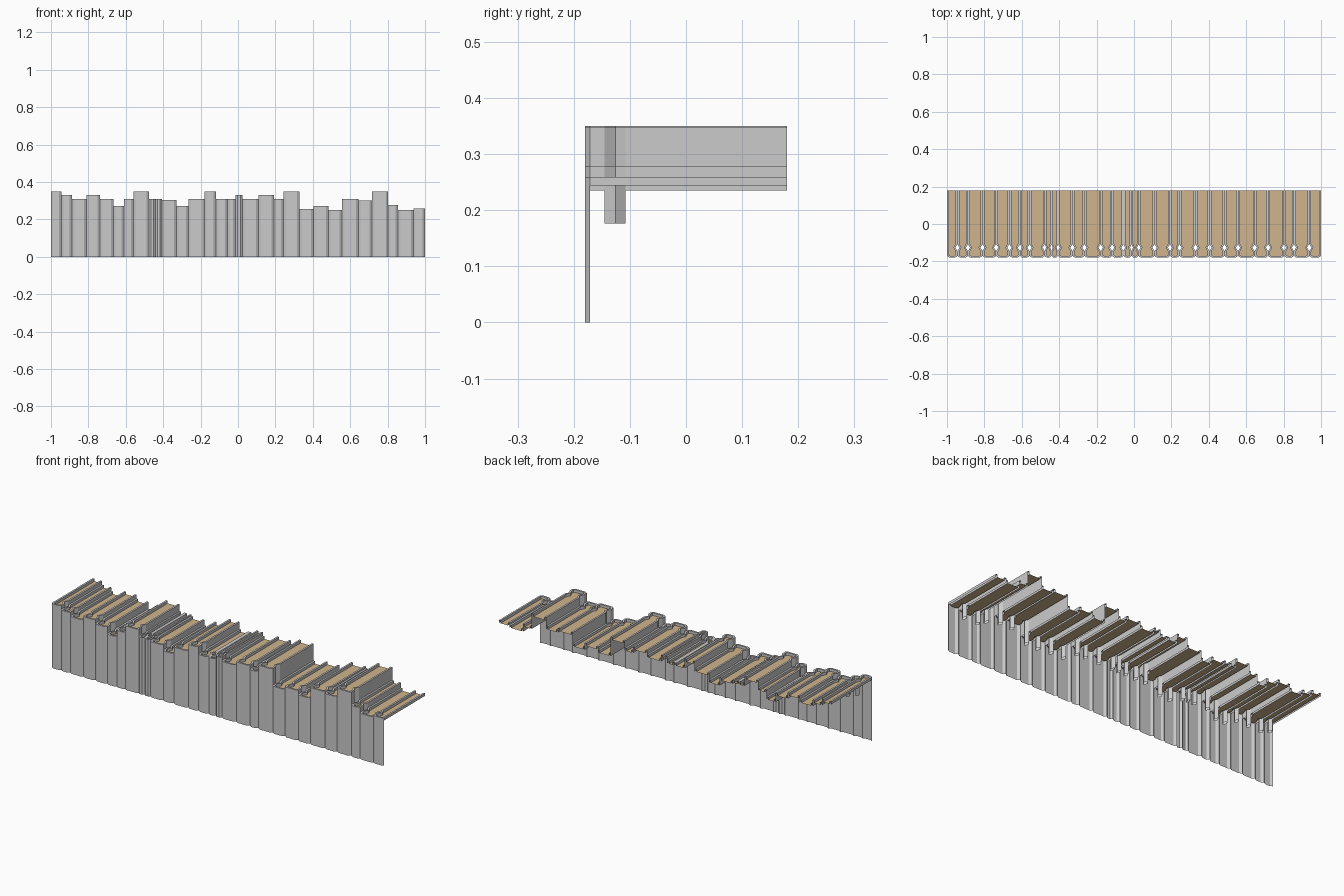
import bpy, bmesh

if "Cube" in bpy.data.objects:
    bpy.data.objects.remove(bpy.data.objects["Cube"])

# Row of terrace houses: party-wall positions along x and parapet heights
EDGES = [-1, -.944, -.888, -.81, -.737, -.666, -.61, -.559, -.477, -.441, -.407,
         -.329, -.265, -.178, -.117, -.056, -.013, .024, .11, .193, .243, .329,
         .404, .484, .556, .645, .717, .803, .855, .937, 1]
HEIGHTS = [.35, .33, .31, .33, .31, .273, .31, .348, .31, .31,
           .303, .273, .31, .348, .31, .31, .33, .31, .33, .31, .348,
           .257, .273, .25, .31, .301, .348, .278, .25, .259]
FLOOR_DROP, SHAFT_DROP = .0145, .059
BACK, FRONT = .18, -.18

tan = bpy.data.materials.new("roof_tan")
tan.diffuse_color = (.64, .46, .27, 1)
tan.use_nodes = True
tan.node_tree.nodes["Principled BSDF"].inputs["Base Color"].default_value = tan.diffuse_color


def make_object(name, bm, mat=None):
    bmesh.ops.remove_doubles(bm, verts=bm.verts, dist=1e-5)
    me = bpy.data.meshes.new(name)
    bm.to_mesh(me)
    bm.free()
    if mat:
        me.materials.append(mat)
    ob = bpy.data.objects.new(name, me)
    bpy.context.collection.objects.link(ob)


def half_outline(d, c, p):
    """Side of the plan as (inset, y), back to front; d is the light-shaft notch."""
    outer = [(0, BACK), (0, -.108), (d, -.126), (0, -.145), (0, -.171), (c, FRONT)]
    inner = [(p, BACK), (p, -.105), (p + d, -.126), (p, -.148), (p, -.166), (c + p * .4, FRONT + p)]
    return outer, inner


def quad(bm, *pts):
    bm.faces.new([bm.verts.new(q) for q in pts])


n = len(HEIGHTS)
for i, h in enumerate(HEIGHTS):
    xl, xr = EDGES[i], EDGES[i + 1]
    w = xr - xl
    p, d, c = min(.01, .24 * w), min(.012, .2 * w), min(.013, .3 * w)
    floor = h - FLOOR_DROP
    lo, li = half_outline(d if i > 0 else 0, c, p)
    ro, ri = half_outline(d if i < n - 1 else 0, c, p)
    outer = [(xl + a, y) for a, y in lo] + [(xr - a, y) for a, y in reversed(ro)]
    inner = [(xl + a, y) for a, y in li] + [(xr - a, y) for a, y in reversed(ri)]

    # bottom of each wall strip: party walls stop at the lower roof, shafts go deeper
    def side_bottoms(j):
        if not 0 <= j < n:
            return [floor] * 4 + [0]
        z = min(h, HEIGHTS[j]) - FLOOR_DROP
        return [z, z - SHAFT_DROP, z - SHAFT_DROP, z, 0]
    bottoms = side_bottoms(i - 1) + [0] + side_bottoms(i + 1)[::-1]

    # facade, party walls, shaft walls and parapet
    bm = bmesh.new()
    for k, zb in enumerate(bottoms):
        a, b, ia, ib = outer[k], outer[k + 1], inner[k], inner[k + 1]
        quad(bm, (*a, zb), (*b, zb), (*b, h), (*a, h))
        quad(bm, (*a, h), (*b, h), (*ib, h), (*ia, h))
        quad(bm, (*ia, h), (*ib, h), (*ib, floor), (*ia, floor))
    make_object(f"house_walls_{i + 1:02d}", bm)

    # flat roof inside the parapet
    bm = bmesh.new()
    quad(bm, *[(x, y, floor) for x, y in inner])
    make_object(f"house_roof_{i + 1:02d}", bm, tan)
